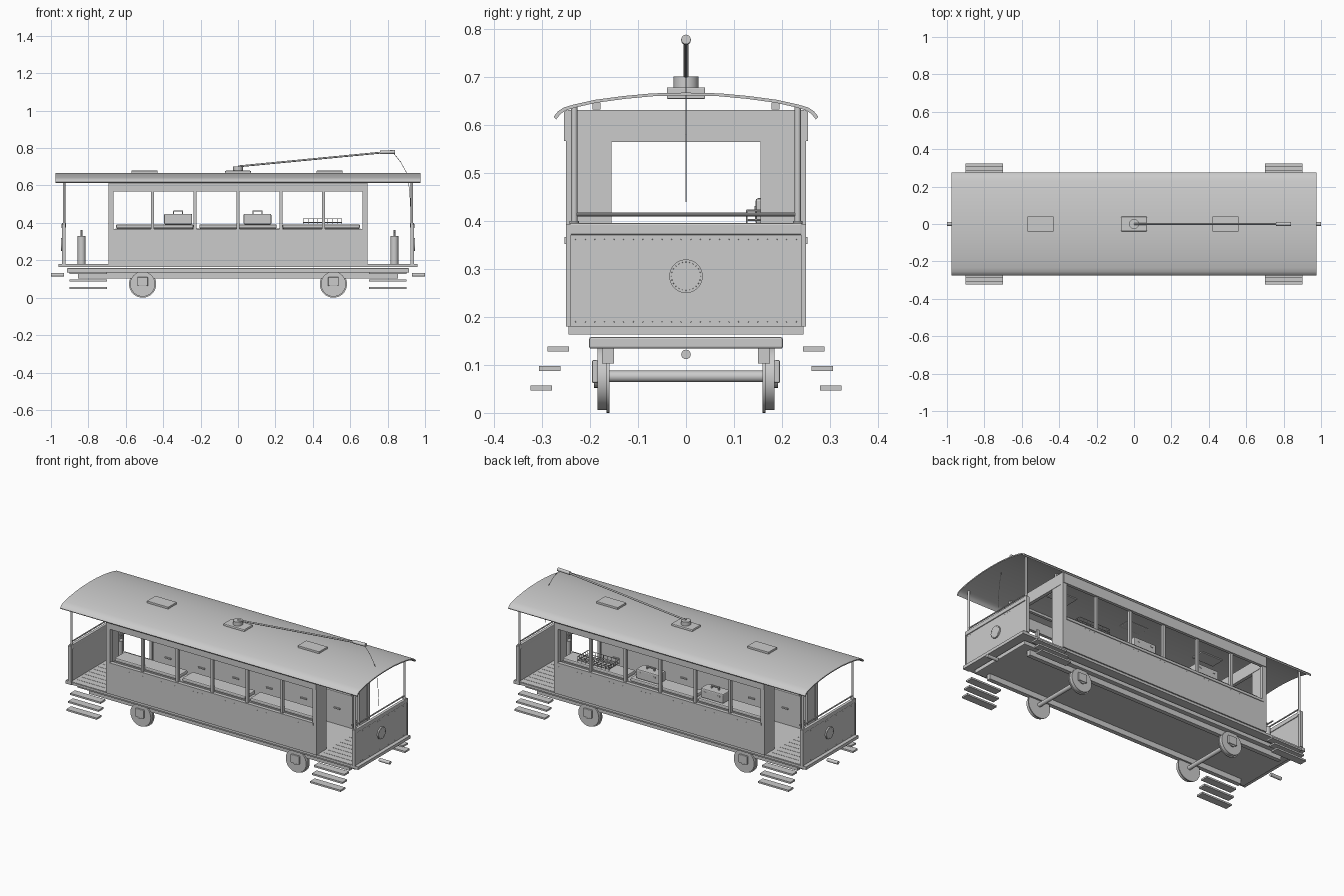
import bpy, bmesh, math
from mathutils import Vector, Matrix

if "Cube" in bpy.data.objects:
    bpy.data.objects.remove(bpy.data.objects["Cube"])


def finish(name, bm, smooth=False):
    bmesh.ops.recalc_face_normals(bm, faces=bm.faces)
    me = bpy.data.meshes.new(name)
    bm.to_mesh(me)
    bm.free()
    ob = bpy.data.objects.new(name, me)
    bpy.context.collection.objects.link(ob)
    if smooth:
        bpy.ops.object.select_all(action='DESELECT')
        bpy.context.view_layer.objects.active = ob
        ob.select_set(True)
        bpy.ops.object.shade_smooth_by_angle(angle=math.radians(35))
    return ob


def boxes(name, spans, bevel=0.0):
    """One object from (x0, x1, y0, y1, z0, z1) spans."""
    bm = bmesh.new()
    for x0, x1, y0, y1, z0, z1 in spans:
        m = (Matrix.Translation(((x0 + x1) / 2, (y0 + y1) / 2, (z0 + z1) / 2))
             @ Matrix.Diagonal((abs(x1 - x0), abs(y1 - y0), abs(z1 - z0), 1)))
        bmesh.ops.create_cube(bm, size=1, matrix=m)
    ob = finish(name, bm)
    if bevel:
        mod = ob.modifiers.new('bevel', 'BEVEL')
        mod.width, mod.segments = bevel, 2
    return ob


def rods(name, items, seg=16):
    """One object from (start, end, radius) cylinders."""
    bm = bmesh.new()
    for a, b, r in items:
        a, b = Vector(a), Vector(b)
        rot = (b - a).to_track_quat('Z', 'Y').to_matrix().to_4x4()
        bmesh.ops.create_cone(bm, cap_ends=True, segments=seg, radius1=r, radius2=r,
                              depth=(b - a).length, matrix=Matrix.Translation((a + b) / 2) @ rot)
    return finish(name, bm, True)


def mx(s):
    """Mirror a span across x = 0."""
    return [s, (-s[1], -s[0]) + tuple(s[2:])]


def my(s):
    """Mirror a span across y = 0."""
    return [s, tuple(s[:2]) + (-s[3], -s[2]) + tuple(s[4:])]


def mxy(s):
    return [t for u in mx(s) for t in my(u)]


# Curved roof shell
half = [(0, .668), (.07, .6665), (.13, .661), (.19, .653), (.235, .643), (.255, .637), (.267, .629), (.276, .618)]
top = [(-y, z) for y, z in half[:0:-1]] + half
low = [(y * .982, z - .006) for y, z in reversed(top)]
bm = bmesh.new()
ring = [bm.verts.new((-.975, y, z)) for y, z in top + low]
n = len(top)
faces = [bm.faces.new((ring[i], ring[i + 1], ring[-i - 2], ring[-i - 1])) for i in range(n - 1)]
ext = bmesh.ops.extrude_face_region(bm, geom=faces, use_keep_orig=True)
bmesh.ops.translate(bm, vec=(1.95, 0, 0), verts=[v for v in ext['geom'] if isinstance(v, bmesh.types.BMVert)])
finish('roof', bm, True)
boxes('roof_rails', my((-.69, .69, .178, .195, .633, .647)))
boxes('roof_hatches', [(-.57, -.43, -.04, .04, .655, .679), (.42, .56, -.04, .04, .655, .679)], .002)

# Trolley pole, head and rope
boxes('pole_base', [(-.07, .07, -.04, .04, .658, .679)], .006)
rods('pole_turret', [((0, 0, .675), (0, 0, .702), .026)], 24)
rods('trolley_pole', [((0, 0, .702), (.8, 0, .779), .005)])
rods('trolley_head', [((.76, 0, .777), (.84, 0, .779), .01)])
rope = [(.83, 0, .775), (.87, 0, .725), (.9, 0, .67), (.917, 0, .58), (.925, 0, .44)]
rods('trolley_rope', [(a, b, .0013) for a, b in zip(rope, rope[1:])], 6)

# Body sides
boxes('side_panels', my((-.67, .67, .238, .249, .18, .355)))
boxes('window_sills', my((-.67, .67, .228, .253, .352, .367)))
boxes('letterboards', my((-.69, .69, .236, .254, .567, .63)))
posts = []
for i in range(-2, 3):
    posts += my((i * .229 - .008, i * .229 + .008, .23, .246, .36, .58))
posts += mxy((.665, .692, .228, .25, .18, .625))
boxes('window_posts', posts)

# Bulkheads with open doorway
boxes('bulkhead_panels', mxy((.672, .688, .155, .235, .18, .6)))
boxes('bulkhead_lintels', mx((.67, .69, -.25, .25, .565, .632)))

# Floor, platform planks and solid underframe
boxes('floor', [(-.96, .96, -.243, .243, .165, .179)])
planks = []
for i in range(12):
    planks += mx((.7, .93, -.24 + i * .04, -.202 + i * .04, .178, .181))
boxes('platform_planks', planks)
boxes('underframe', [(-.915, .915, -.202, .202, .134, .158)], .004)
boxes('lower_bars', my((-.855, .855, .15, .175, .103, .136)))
rods('couplers', [((s * .93, 0, .122), (s, 0, .122), .01) for s in (-1, 1)])

# Wheels, axles and axle boxes
tread, flange, hub, axle = [], [], [], []
for x in (-.51, .51):
    axle.append(((x, -.192, .076), (x, .192, .076), .012))
    for s in (-1, 1):
        tread.append(((x, s * .164, .073), (x, s * .185, .073), .067))
        flange.append(((x, s * .16, .073), (x, s * .166, .073), .073))
        hub.append(((x, s * .18, .076), (x, s * .192, .076), .024))
rods('wheel_treads', tread, 40)
rods('wheel_flanges', flange, 40)
rods('wheel_hubs', hub, 20)
rods('axles', axle)
boxes('axle_boxes', mxy((.482, .538, .184, .196, .062, .11)), .003)

# Boarding steps
steps = []
for k in range(3):
    y = .244 + k * .0178
    steps += mxy((.7, .9, y, y + .045, .128 - k * .0405, .138 - k * .0405))
boxes('boarding_steps', steps)

# End dashes, posts, rails and lamps
boxes('end_dashes', mx((.928, .938, -.24, .24, .18, .375)))
boxes('dash_caps', mx((.924, .943, -.243, .243, .371, .396)), .004)
boxes('dash_edges', mxy((.922, .942, .24, .25, .18, .394)))
boxes('dash_sills', mx((.92, .96, -.245, .245, .163, .181)))
rods('platform_posts', [((s * .93, t * .233, .18), (s * .93, t * .233, .64), .0065)
                        for s in (-1, 1) for t in (-1, 1)])
rods('post_collars', [((s * .93, t * .233, .375), (s * .93, t * .233, .4), .01)
                      for s in (-1, 1) for t in (-1, 1)])
rods('dash_rails', [((s * .93, -.235, .414), (s * .93, .235, .414), .004) for s in (-1, 1)], 10)
rods('lamp_housings', [((s * .935, 0, .285), (s * .946, 0, .285), .035) for s in (-1, 1)], 32)

# Driver controllers
rods('controllers', [((s * .836, -s * .08, .18), (s * .836, -s * .08, .33), .021) for s in (-1, 1)], 24)
rods('controller_spindles', [((s * .836, -s * .08, .33), (s * .836, -s * .08, .362), .005) for s in (-1, 1)], 10)
rods('controller_cranks', [((s * .836, -s * .08, .352), (s * .836, -s * .13, .352), .004) for s in (-1, 1)], 8)

# Side benches with locker fronts
cushions, pulls = [], []
for x in (-.445, 0, .445):
    cushions += my((x - .207, x + .207, .13, .228, .37, .392))
    for dx in (-.11, .11):
        pulls += my((x + dx - .02, x + dx + .02, .132, .14, .272, .279))
boxes('bench_cushions', cushions, .007)
boxes('bench_bases', my((-.655, .655, .137, .232, .357, .371)))
boxes('bench_fronts', my((-.655, .655, .139, .149, .179, .36)))
boxes('locker_pulls', pulls)

# Luggage on the back bench
cases = [(-.395, -.245), (.03, .178)]
boxes('suitcases', [(a, b, .145, .215, .392, .448) for a, b in cases], .006)
grips, locks = [], []
for a, b in cases:
    c = (a + b) / 2
    grips += [(c - .026, c + .026, .175, .185, .46, .466)]
    grips += [(c + d - .003, c + d + .003, .175, .185, .445, .464) for d in (-.024, .024)]
    locks += [(c + d - .008, c + d + .008, .143, .217, .424, .432) for d in (-.045, .045)]
boxes('suitcase_handles', grips)
boxes('suitcase_locks', locks)

# Wire basket
wire = []
x0, x1, y0, y1, z0, z1 = .35, .555, .127, .222, .402, .422
for z in (z0, z1):
    wire += [((x0, y, z), (x1, y, z), .002) for y in (y0, y1)]
    wire += [((x, y0, z), (x, y1, z), .002) for x in (x0, x1)]
for i in range(9):
    x = x0 + (x1 - x0) * i / 8
    wire += [((x, y, z0 - .008), (x, y, z1), .0016) for y in (y0, y1)] + [((x, y0, z0), (x, y1, z0), .0016)]
for i in range(1, 5):
    y = y0 + (y1 - y0) * i / 5
    wire += [((x0, y, z0), (x1, y, z0), .0016)] + [((x, y, z0), (x, y, z1), .0016) for x in (x0, x1)]
rods('wire_basket', wire, 6)

# Rivets on side panels, dashes and lamps
spots = []
for s in (-1, 1):
    spots += [(-.66 + i * .03, s * .249, .343) for i in range(45)]
    spots += [(s * .938, -.23 + i * .02, z) for i in range(24) for z in (.19, .362)]
    spots += [(s * .946, .03 * math.cos(i * math.pi / 12), .285 + .03 * math.sin(i * math.pi / 12)) for i in range(24)]
bm = bmesh.new()
for p in spots:
    bmesh.ops.create_icosphere(bm, subdivisions=1, radius=.0012, matrix=Matrix.Translation(p))
finish('rivets', bm)
